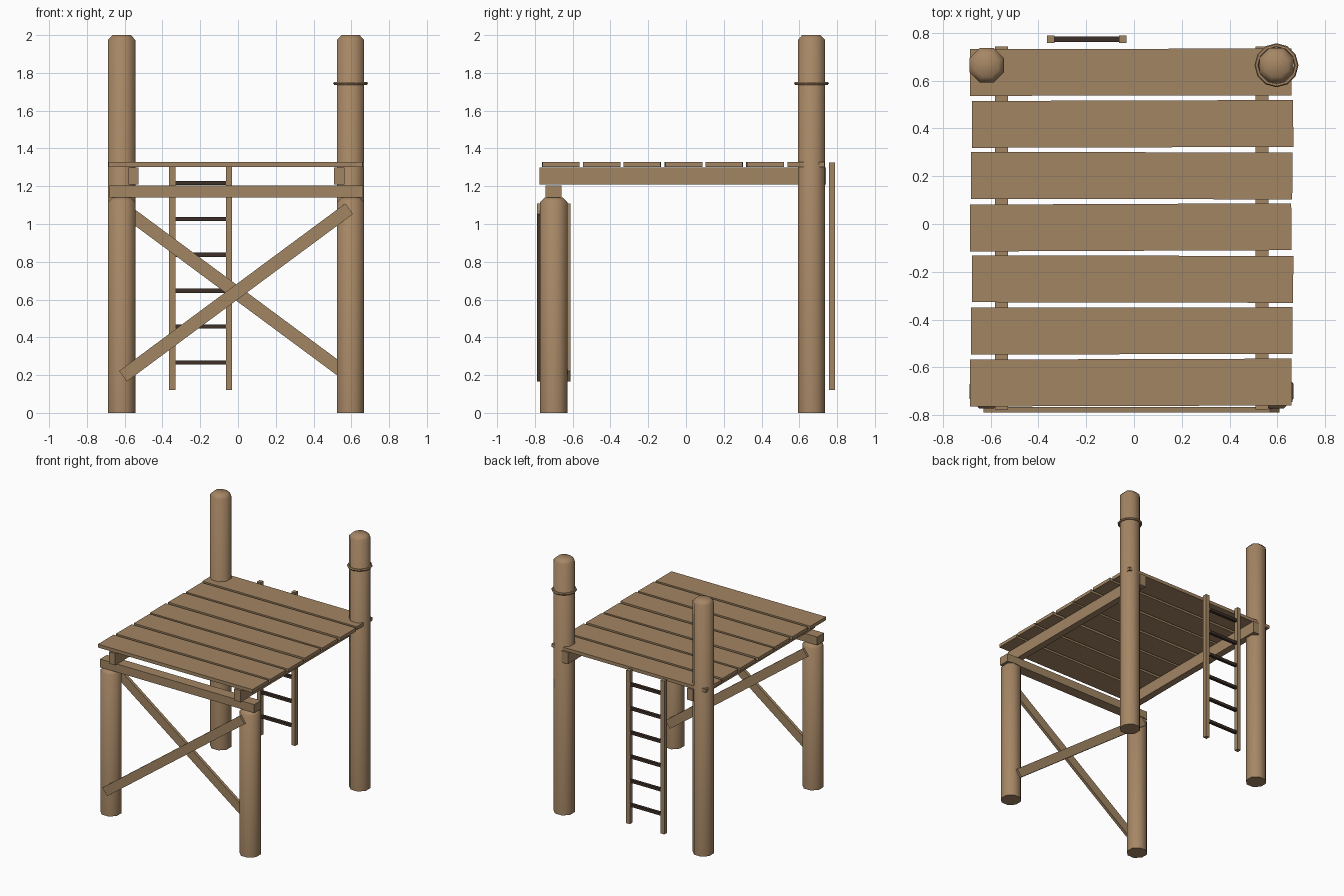
import bpy
import math

cube = bpy.data.objects.get("Cube")
if cube:
    bpy.data.objects.remove(cube, do_unlink=True)


def material(name, colour):
    mat = bpy.data.materials.new(name)
    mat.use_nodes = True
    mat.diffuse_color = (*colour, 1)
    bsdf = next(n for n in mat.node_tree.nodes if n.type == 'BSDF_PRINCIPLED')
    bsdf.inputs["Base Color"].default_value = (*colour, 1)
    return mat


wood = material("tan wood", (0.36, 0.235, 0.125))
log_wood = material("warm log wood", (0.38, 0.24, 0.13))
dark_wood = material("dark wood", (0.045, 0.028, 0.02))


def finish(name, mat):
    obj = bpy.context.object
    obj.name = name
    obj.data.materials.append(mat)
    return obj


def box(name, low, high, mat=wood, turn=(0, 0, 0)):
    """Box between two corners, turned about its own centre."""
    centre = [(a + b) / 2 for a, b in zip(low, high)]
    bpy.ops.mesh.primitive_cube_add(size=1, location=centre, rotation=turn)
    obj = finish(name, mat)
    obj.scale = [b - a for a, b in zip(low, high)]
    return obj


def post(name, x, y, height):
    """Eight-sided log with a chamfered top."""
    radius, chamfer = 0.078, 0.025
    bpy.ops.mesh.primitive_cylinder_add(
        vertices=8, radius=radius, depth=height,
        location=(x, y, height / 2), rotation=(0, 0, math.pi / 8))
    obj = finish(name, log_wood)
    mesh = obj.data
    # Chamfer the rim by insetting the top face
    bpy.ops.object.mode_set(mode='EDIT')
    bpy.ops.mesh.select_mode(type='FACE')
    bpy.ops.mesh.select_all(action='DESELECT')
    bpy.ops.object.mode_set(mode='OBJECT')
    top = max(mesh.polygons, key=lambda f: f.center.z)
    top.select = True
    bpy.ops.object.mode_set(mode='EDIT')
    bpy.ops.mesh.inset(thickness=0.024)
    bpy.ops.object.mode_set(mode='OBJECT')
    for v in mesh.vertices:
        if v.co.z > 0 and math.hypot(v.co.x, v.co.y) > radius * 0.9:
            v.co.z -= chamfer
    bpy.ops.object.shade_smooth_by_angle(angle=math.radians(50))


# Posts
LEFT, RIGHT = 0.596, -0.616
for side, x in (("left", LEFT), ("right", RIGHT)):
    post(f"back_{side}_post", x, 0.664, 2.0)
    post(f"front_{side}_post", x, -0.70, 1.14)

# Rope ring on one tall post
bpy.ops.mesh.primitive_torus_add(
    major_segments=12, minor_segments=6, major_radius=0.083,
    minor_radius=0.009, location=(LEFT, 0.664, 1.745))
finish("post_ring", log_wood)
bpy.ops.object.shade_smooth_by_angle(angle=math.radians(40))

# Cross beam over the front posts, and the two deck beams
box("front_cross_beam", (-0.68, -0.745, 1.14), (0.663, -0.66, 1.205))
for side, x in (("left", 0.536), ("right", -0.554)):
    box(f"{side}_deck_beam", (x - 0.027, -0.775, 1.208),
        (x + 0.027, 0.742, 1.3))

# Deck planks, each slightly askew
skews = (0.003, 0.001, -0.002, 0.004, -0.002, 0.003, 0.001)
for i, skew in enumerate(skews):
    y = -0.663 + i * 0.2163
    shift = 0.004 * (i % 3 - 1)
    box(f"deck_plank_{i + 1}", (-0.682 + shift, y - 0.098, 1.301),
        (0.662 + shift, y + 0.098, 1.327), turn=(0.0, 0.0, skew))

# Diagonal braces, one on each face of the front posts
slope = math.atan2(0.885, 1.195)
for name, y, sign in (("outer_brace", -0.777, -1), ("inner_brace", -0.624, 1)):
    box(name, (-0.755, y - 0.012, 0.603), (0.735, y + 0.012, 0.672),
        turn=(0, sign * slope, 0))

# Ladder
for side, x in (("left", -0.047), ("right", -0.348)):
    box(f"{side}_ladder_rail", (x - 0.016, 0.756, 0.12),
        (x + 0.016, 0.789, 1.326))
for i in range(6):
    z = 0.267 + i * 0.19
    box(f"ladder_rung_{i + 1}", (-0.335, 0.761, z - 0.011),
        (-0.06, 0.784, z + 0.011), dark_wood)
